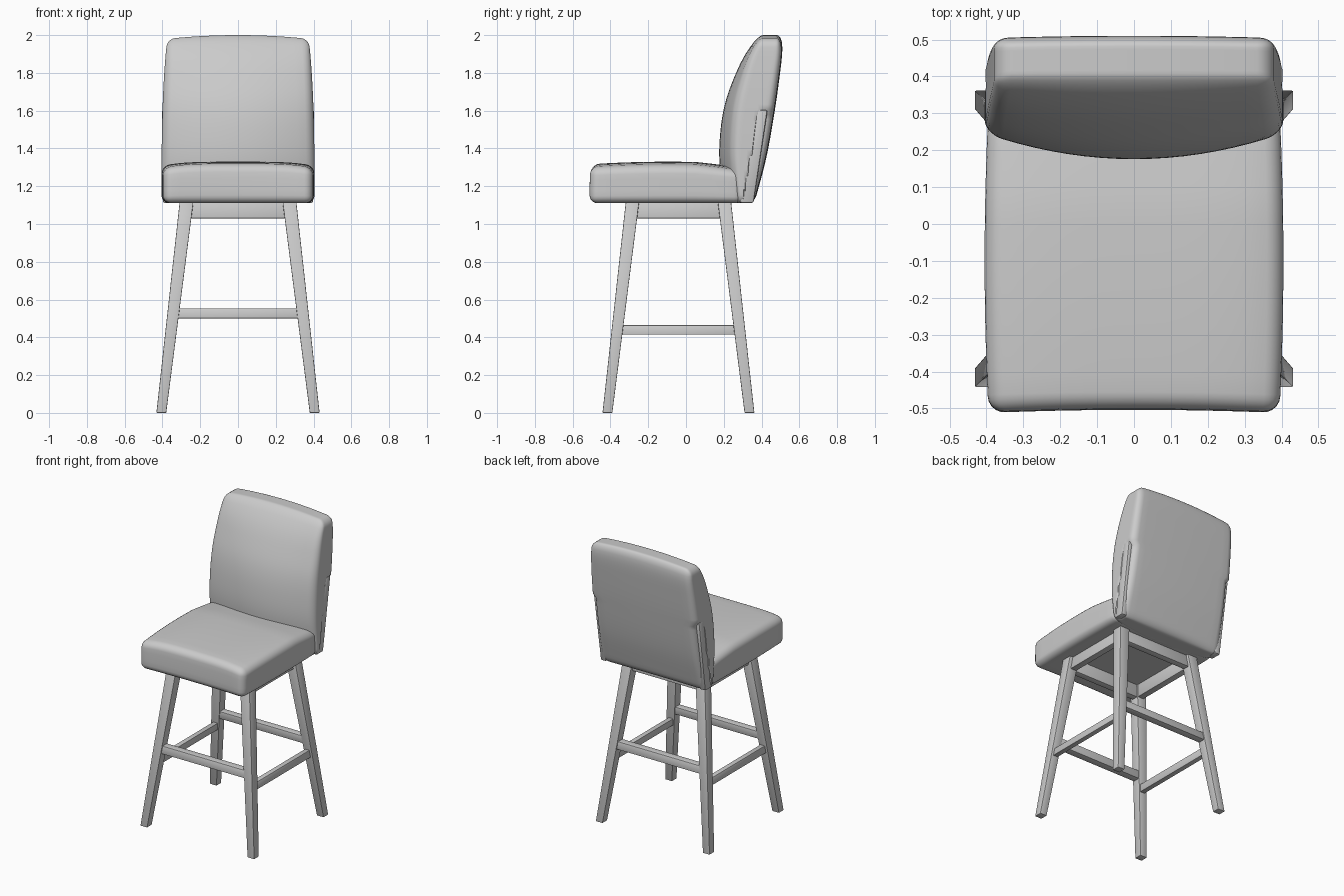
import bpy, bmesh, math
from mathutils import Vector

if "Cube" in bpy.data.objects:
    bpy.data.objects.remove(bpy.data.objects["Cube"])

mat = bpy.data.materials.new("light grey")
mat.diffuse_color = (0.6, 0.6, 0.6, 1)
mat.use_nodes = True
mat.node_tree.nodes["Principled BSDF"].inputs["Base Color"].default_value = mat.diffuse_color


def finish(name, bm, angle=40):
    bmesh.ops.recalc_face_normals(bm, faces=bm.faces[:])
    me = bpy.data.meshes.new(name)
    bm.to_mesh(me)
    bm.free()
    me.materials.append(mat)
    ob = bpy.data.objects.new(name, me)
    bpy.context.collection.objects.link(ob)
    bpy.ops.object.select_all(action='DESELECT')
    ob.select_set(True)
    bpy.context.view_layer.objects.active = ob
    bpy.ops.object.shade_smooth_by_angle(angle=math.radians(angle))
    return ob


def interp(pts, z):
    """Smooth interpolation through (z, value) points."""
    if z <= pts[0][0]:
        return pts[0][1]
    n = len(pts)
    for i in range(n - 1):
        (z0, a), (z1, b) = pts[i], pts[i + 1]
        if z <= z1:
            p, q = pts[max(i - 1, 0)], pts[min(i + 2, n - 1)]
            h, t = z1 - z0, (z - z0) / (z1 - z0)
            m0 = (b - p[1]) / (z1 - p[0]) * h
            m1 = (q[1] - a) / (q[0] - z0) * h
            return ((2*t**3 - 3*t*t + 1) * a + (t**3 - 2*t*t + t) * m0
                    + (3*t*t - 2*t**3) * b + (t**3 - t*t) * m1)
    return pts[-1][1]


def cushion(name, lo, hi, radius, cuts, warp):
    """Rounded box, sliced into a grid and then bent by the warp function."""
    lo, hi = Vector(lo), Vector(hi)
    bm = bmesh.new()
    bmesh.ops.create_cube(bm, size=1)
    for v in bm.verts:
        v.co = Vector([lo[i] + (v.co[i] + 0.5) * (hi[i] - lo[i]) for i in range(3)])
    bmesh.ops.bevel(bm, geom=bm.edges[:], offset=radius, segments=5, profile=0.5,
                    affect='EDGES')
    for axis in range(3):
        a, b = lo[axis] + radius, hi[axis] - radius
        for k in range(1, cuts[axis]):
            co, no = Vector(), Vector()
            co[axis], no[axis] = a + (b - a) * k / cuts[axis], 1
            bmesh.ops.bisect_plane(bm, geom=bm.verts[:] + bm.edges[:] + bm.faces[:],
                                   plane_co=co, plane_no=no, dist=1e-5)
    for v in bm.verts:
        v.co = Vector(warp(*v.co))
    return finish(name, bm, 50)


def beam(name, bottom, top, bevel=0.004):
    """Box between two level rectangles, each (x0, x1, y0, y1, z)."""
    bm = bmesh.new()
    rings = []
    for x0, x1, y0, y1, z in (bottom, top):
        rings.append([bm.verts.new(c) for c in
                      ((x0, y0, z), (x1, y0, z), (x1, y1, z), (x0, y1, z))])
    a, b = rings
    bm.faces.new(a[::-1])
    bm.faces.new(b)
    for i in range(4):
        j = (i + 1) % 4
        bm.faces.new((a[i], a[j], b[j], b[i]))
    bmesh.ops.bevel(bm, geom=bm.edges[:], offset=bevel, segments=2, profile=0.5,
                    affect='EDGES')
    return finish(name, bm, 30)


# Seat cushion: crowned top, gently bowed sides, slightly hollow front
def seat_warp(x, y, z):
    u, h = x / 0.405, (z - 1.11) / 0.215
    w = (y + 0.1) / 0.4
    drop = 0.022 * u**4 + 0.012 * min(w * w, 1) + 0.02 * max(0, (y - 0.05) / 0.25)
    ny = y + 0.008 * (1 - u * u) * max(0, -w) + 0.008 * max(0, h - 0.5)
    return x * (1 - 0.025 * w * w), ny, z - drop * h


cushion("seat", (-0.405, -0.512, 1.11), (0.405, 0.30, 1.33), 0.045, (16, 14, 4), seat_warp)

# Backrest: side profile lines for front and rear, bulging forward in the middle
FRONT = [(1.11, 0.205), (1.33, 0.177), (1.5, 0.183), (1.65, 0.21), (1.8, 0.265),
         (1.9, 0.315), (2.0, 0.385)]
REAR = [(1.11, 0.362), (1.35, 0.425), (1.6, 0.470), (1.8, 0.498), (1.92, 0.51), (2.0, 0.505)]


def back_warp(x, y, z):
    t, u, v = (z - 1.11) / 0.89, x / 0.405, (y + 0.12) / 0.24
    f = interp(FRONT, z) + 0.072 * u * u * (1 - t**3)
    ny = f + (interp(REAR, z) - 0.006 * u * u - f) * v
    nx = x * (1 - 0.075 * t**3)
    # lower rear corners step in behind the side rails
    if z < 1.6 and ny > 0.30 + 0.095 * (z - 1.11) / 0.49:
        nx *= 0.945
    return nx, ny, z - 0.02 * u * u * t**4


cushion("backrest", (-0.405, -0.12, 1.11), (0.405, 0.12, 2.0), 0.045, (16, 8, 30), back_warp)

for sx, side in ((-1, "left"), (1, "right")):
    def span(a, b):
        return tuple(sorted((sx * a, sx * b)))

    # Upright rails on the sides of the backrest
    beam(side + "_back_rail", (*span(0.355, 0.398), 0.283, 0.358, 1.112),
         (*span(0.36, 0.402), 0.378, 0.432, 1.605), 0.01)
    # Tapered splayed legs
    beam("front_" + side + "_leg", (*span(0.38, 0.432), -0.442, -0.39, 0),
         (*span(0.235, 0.308), -0.318, -0.247, 1.125))
    beam("rear_" + side + "_leg", (*span(0.38, 0.432), 0.31, 0.362, 0),
         (*span(0.235, 0.308), 0.167, 0.238, 1.125))
    # Side stretcher and side apron
    beam(side + "_stretcher", (*span(0.335, 0.37), -0.35, 0.27, 0.415),
         (*span(0.33, 0.365), -0.35, 0.27, 0.465))
    beam(side + "_apron", (*span(0.25, 0.295), -0.28, 0.20, 1.03),
         (*span(0.24, 0.285), -0.28, 0.20, 1.125))

for sy, end in ((-1, "front"), (1, "rear")):
    def span(a, b):
        return tuple(sorted((-0.04 + sy * a, -0.04 + sy * b)))

    # Front and rear stretchers and aprons
    beam(end + "_stretcher", (-0.33, 0.33, *span(0.29, 0.34), 0.5),
         (-0.33, 0.33, *span(0.285, 0.335), 0.553))
    beam(end + "_apron", (-0.27, 0.27, *span(0.225, 0.27), 1.03),
         (-0.27, 0.27, *span(0.215, 0.26), 1.125))
